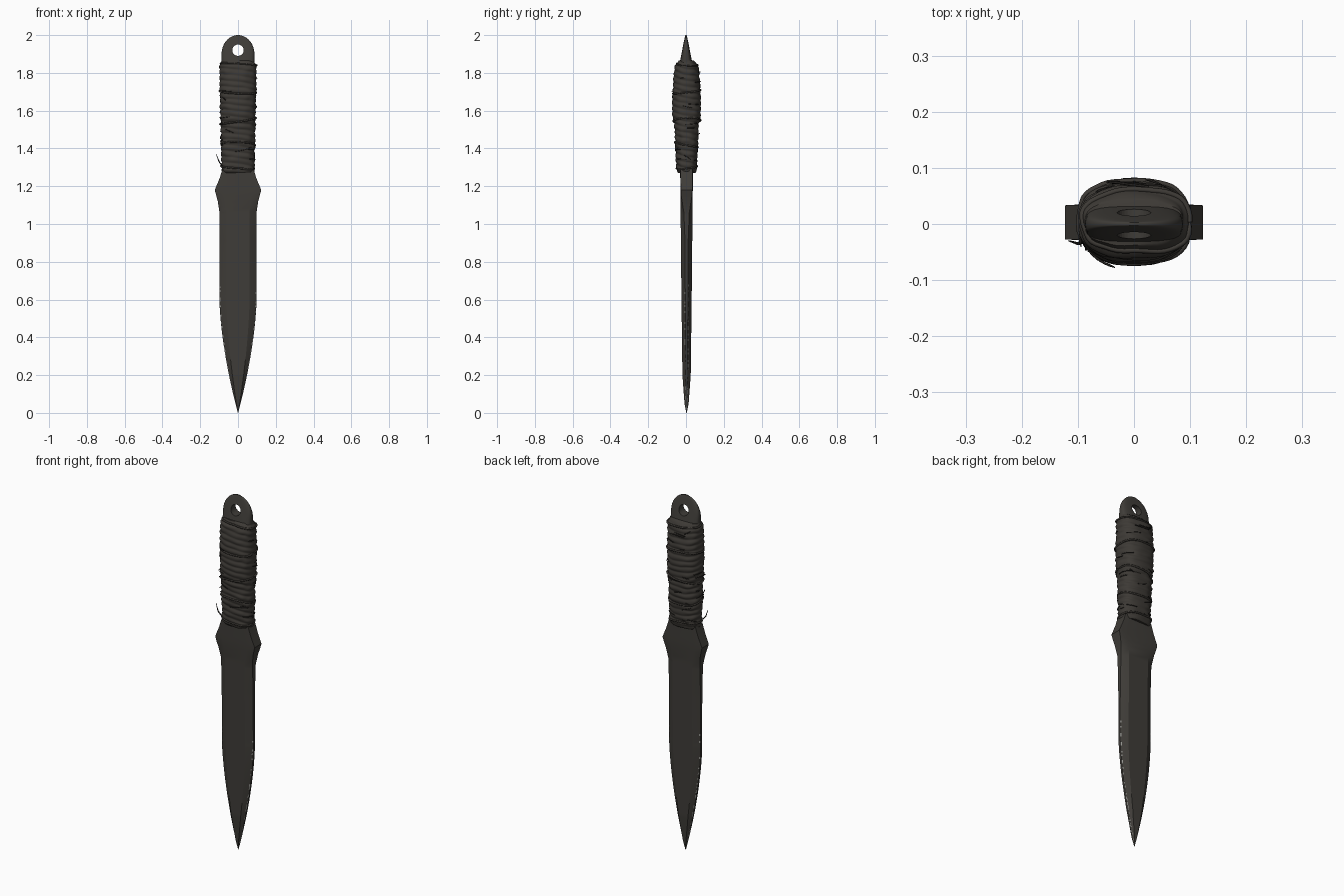
import bpy, bmesh, math, random
from mathutils import Vector, noise

random.seed(7)
if "Cube" in bpy.data.objects:
    bpy.data.objects.remove(bpy.data.objects["Cube"], do_unlink=True)


def material(name, r, g, b):
    m = bpy.data.materials.new(name)
    m.use_nodes = True
    m.diffuse_color = (r, g, b, 1)
    m.node_tree.nodes["Principled BSDF"].inputs["Base Color"].default_value = (r, g, b, 1)
    return m


steel = material("dark steel", 0.050, 0.046, 0.040)
worn = material("worn bright edge", 0.30, 0.30, 0.28)
cord = material("dark cord", 0.047, 0.042, 0.036)
thread = material("black thread", 0.018, 0.016, 0.014)


def interp(table, z):
    """Read a column value from (height, value) pairs."""
    for (z0, a), (z1, b) in zip(table, table[1:]):
        if z <= z1:
            return a + (b - a) * max(0, z - z0) / (z1 - z0)
    return table[-1][1]


def loft(name, rings, mats, rule=None, angle=30):
    """Skin a stack of equal rings, cap both ends, colour faces by rule."""
    bm = bmesh.new()
    rows = [[bm.verts.new(p) for p in ring] for ring in rings]
    n = len(rows[0])
    for lower, upper in zip(rows, rows[1:]):
        for i in range(n):
            j = (i + 1) % n
            f = bm.faces.new((lower[i], lower[j], upper[j], upper[i]))
            if rule:
                f.material_index = rule(i, f.calc_center_median())
    bm.faces.new(rows[0][::-1])
    bm.faces.new(rows[-1])
    bmesh.ops.recalc_face_normals(bm, faces=bm.faces)
    me = bpy.data.meshes.new(name)
    bm.to_mesh(me)
    bm.free()
    for m in mats:
        me.materials.append(m)
    ob = bpy.data.objects.new(name, me)
    bpy.context.collection.objects.link(ob)
    smooth(ob, angle)
    return ob


def smooth(ob, angle):
    bpy.ops.object.select_all(action="DESELECT")
    ob.select_set(True)
    bpy.context.view_layer.objects.active = ob
    bpy.ops.object.shade_smooth_by_angle(angle=math.radians(angle))


# Blade with flared guard: flat centre, bevelled sides, thin edge
guard = [(0.62, 0.098), (1.06, 0.098), (1.12, 0.107), (1.18, 0.123),
         (1.24, 0.098), (1.29, 0.082)]
thickness = [(0, 0.001), (0.05, 0.011), (0.2, 0.022), (0.6, 0.027),
             (1.0, 0.031), (1.3, 0.034)]
edge = [(0, 0.001), (0.2, 0.005), (0.9, 0.008), (1.06, 0.014), (1.16, 0.03), (1.3, 0.032)]


def blade_ring(z):
    if z < 0.62:
        w = 0.098 * (1 - ((0.62 - z) / 0.62) ** 1.67) + 0.0008
    else:
        w = interp(guard, z)
    t, e = interp(thickness, z), interp(edge, z)
    flat, hone = w * 0.62, w * 0.94
    h = e + (t - e) * 0.22
    half = [(w, -e), (w, e), (hone, h), (flat, t)]
    pts = half + [(-x, y) for x, y in half[::-1]][:2] + [(-w, e), (-w, -e)]
    pts += [(-hone, -h), (-flat, -t), (flat, -t), (hone, -h)]
    return [(x, y + 0.003, z) for x, y in pts]


def worn_rule(i, c):
    honed = i in (1, 5, 7, 11)
    chance = 0.5 if c.z < 0.3 else 0.28
    return 1 if honed and c.z < 0.68 and random.random() < chance else 0


levels = [k * 0.01 for k in range(107)] + [1.09, 1.12, 1.15, 1.18, 1.21, 1.24, 1.29]
loft("blade", [blade_ring(z) for z in levels], [steel, worn], worn_rule, 20)


# Pommel plate: rounded top, tapering in thickness, pierced by a lanyard hole
def oval(w, t, z, n, power, cy=0):
    ring = []
    for k in range(n):
        c, s = math.cos(k * math.tau / n), math.sin(k * math.tau / n)
        ring.append((w * math.copysign(abs(c) ** power, c),
                     cy + t * math.copysign(abs(s) ** power, s), z))
    return ring


pommel_rings = []
for k in range(25):
    u = k / 24
    z = 1.80 + 0.10 * u if k < 8 else 2.0 - 0.167 * (1 - u) ** 2 / (2 / 3) ** 2
    w = 0.087 * math.sqrt(max(0.008, 1 - max(0, (z - 1.90) / 0.10) ** 2))
    pommel_rings.append(oval(w, 0.003 + 0.040 * ((2.0 - z) / 0.2) ** 0.9, z, 32, 0.6))
pommel_rings.sort(key=lambda ring: ring[0][2])
pommel = loft("pommel", pommel_rings, [steel], angle=40)

bpy.ops.mesh.primitive_cylinder_add(vertices=32, radius=0.03, depth=0.3,
                                    location=(0, 0, 1.92), rotation=(math.pi / 2, 0, 0))
cutter = bpy.context.object
cutter.name = "hole_cutter"
cutter.hide_render = True
hole = pommel.modifiers.new("lanyard hole", "BOOLEAN")
hole.object = cutter
hole.solver = "EXACT"
bpy.context.view_layer.objects.active = pommel
bpy.ops.object.modifier_apply(modifier=hole.name)
bpy.data.objects.remove(cutter, do_unlink=True)
smooth(pommel, 40)

# Cord grip: oval body with slanted, uneven wound ridges
grip_x = [(1.27, 0.078), (1.285, 0.086), (1.5, 0.090), (1.7, 0.095),
          (1.84, 0.096), (1.865, 0.084)]
grip_y = [(1.27, 0.042), (1.285, 0.052), (1.4, 0.058), (1.53, 0.063), (1.56, 0.073),
          (1.65, 0.075), (1.78, 0.067), (1.84, 0.060), (1.865, 0.038)]


def grip_point(a, z, lift=0.0):
    c, s = math.cos(a), math.sin(a)
    wobble = noise.noise(Vector((c * 1.5, s * 1.5, z * 14)))
    wave = (z + 0.012 * math.sin(a + 0.6) + 0.006 * wobble) / 0.031
    ridge = 0.0045 * abs(math.sin(math.pi * wave + a / 2)) - 0.0015
    ridge += 0.004 * noise.noise(Vector((c * 2, s * 2, z * 30)))
    x = (interp(grip_x, z) + ridge + lift) * math.copysign(abs(c) ** 0.8, c)
    y = (interp(grip_y, z) + ridge + lift) * math.copysign(abs(s) ** 0.8, s)
    return (x, y + 0.003, z)


loft("cord_grip", [[grip_point(k * math.tau / 48, 1.27 + 0.595 * r / 150) for k in range(48)]
                   for r in range(151)], [cord], angle=50)


# Loose cords and frayed threads over the grip
def strand(name, pts, radius, mat):
    cu = bpy.data.curves.new(name, "CURVE")
    cu.dimensions = "3D"
    cu.bevel_depth = radius
    cu.bevel_resolution = 1
    sp = cu.splines.new("POLY")
    sp.points.add(len(pts) - 1)
    for p, q in zip(sp.points, pts):
        p.co = (*q, 1)
    sp.points[-1].radius = 0.4
    cu.materials.append(mat)
    ob = bpy.data.objects.new(name, cu)
    bpy.context.collection.objects.link(ob)


for z, tilt in ((1.30, 0.008), (1.42, -0.014), (1.545, 0.016), (1.70, -0.010), (1.845, 0.007)):
    turn = [k * math.tau / 48 for k in range(49)]
    strand("loose_cord", [grip_point(a, z + tilt * math.sin(a + z * 9), 0.001) for a in turn],
           0.005, cord)

for k in range(34):
    start, z = random.uniform(0, math.tau), random.uniform(1.31, 1.83)
    span, rise = random.uniform(0.3, 1.0), random.uniform(-0.025, 0.025)
    flare = random.choice((0.001, 0.003, 0.008))
    pts = [grip_point(start + span * i / 9, z + rise * i / 9, 0.001 + flare * (i / 9) ** 3)
           for i in range(10)]
    strand("frayed_thread", pts, 0.0022, thread)

strand("thread_end", [(-0.085, -0.03, 1.31), (-0.10, -0.035, 1.33), (-0.116, -0.03, 1.37)],
       0.003, thread)
